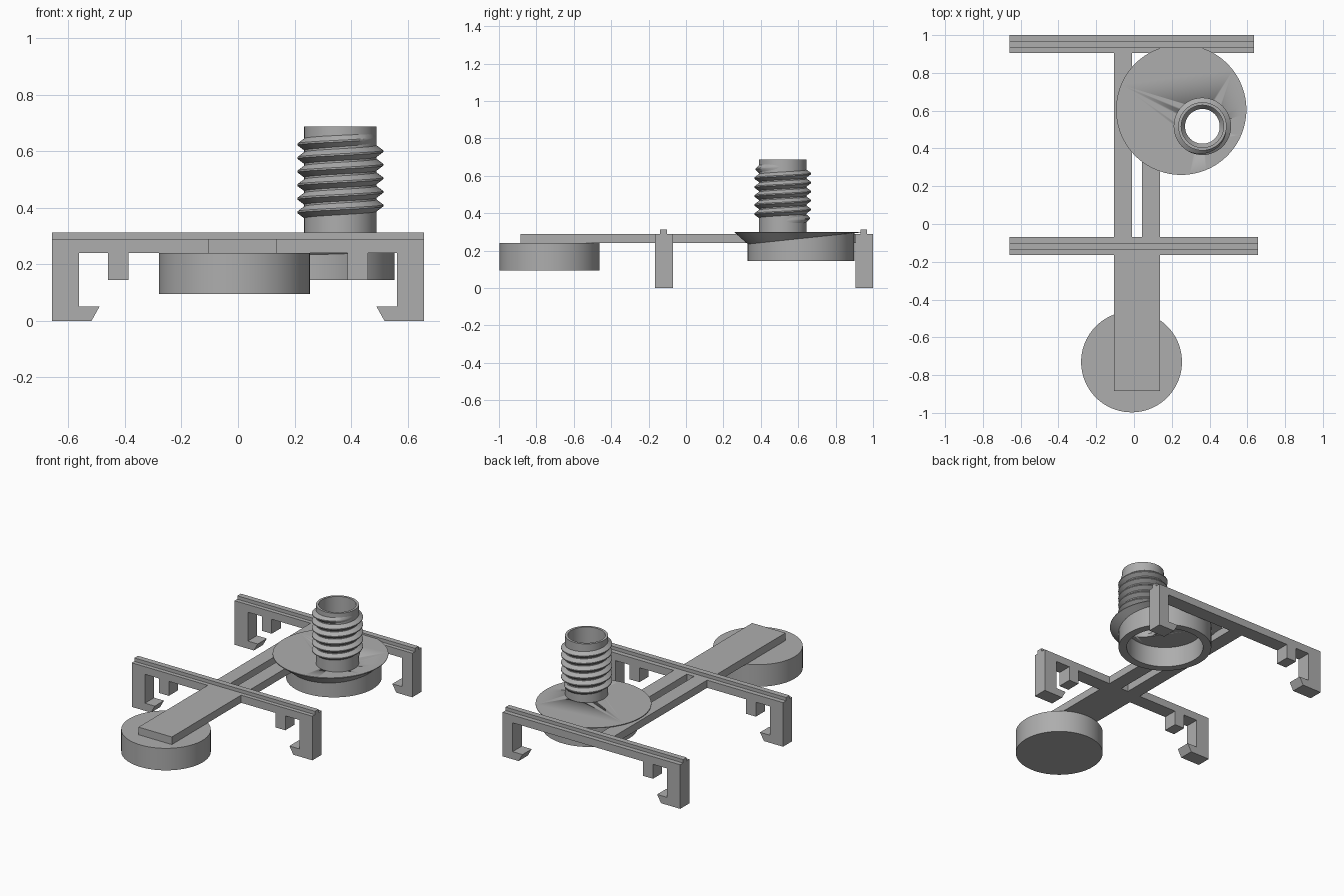
import bpy, bmesh, math
from mathutils import Vector

cube = bpy.data.objects.get("Cube")
if cube:
    bpy.data.objects.remove(cube, do_unlink=True)

grey = bpy.data.materials.new("plain grey")
grey.use_nodes = True
tone = (0.42, 0.42, 0.42, 1)
grey.diffuse_color = tone
grey.node_tree.nodes["Principled BSDF"].inputs["Base Color"].default_value = tone


def finish(name, bm, smooth=False):
    bmesh.ops.recalc_face_normals(bm, faces=bm.faces)
    mesh = bpy.data.meshes.new(name)
    bm.to_mesh(mesh)
    bm.free()
    mesh.materials.append(grey)
    obj = bpy.data.objects.new(name, mesh)
    bpy.context.collection.objects.link(obj)
    bpy.ops.object.select_all(action="DESELECT")
    obj.select_set(True)
    bpy.context.view_layer.objects.active = obj
    if smooth:
        bpy.ops.object.shade_smooth_by_angle(angle=math.radians(30))
    return obj


def extrude(name, outline, direction):
    """Prism from a planar outline."""
    bm = bmesh.new()
    face = bm.faces.new([bm.verts.new(p) for p in outline])
    new = bmesh.ops.extrude_face_region(bm, geom=[face])["geom"]
    bmesh.ops.translate(bm, vec=Vector(direction),
                        verts=[v for v in new if isinstance(v, bmesh.types.BMVert)])
    return finish(name, bm)


def circle(cx, cy, r, height, n=96):
    """Ring of points; height is a number or a function of y."""
    pts = []
    for i in range(n):
        a = math.tau * i / n
        x, y = cx + r * math.cos(a), cy + r * math.sin(a)
        pts.append((x, y, height(y) if callable(height) else height))
    return pts


def loft(name, rings, closed=False, smooth=True):
    """Skin a stack of rings, capped at both ends or joined into a loop."""
    bm = bmesh.new()
    loops = [[bm.verts.new(p) for p in ring] for ring in rings]
    pairs = list(zip(loops, loops[1:]))
    if closed:
        pairs.append((loops[-1], loops[0]))
    else:
        bm.faces.new(loops[0])
        bm.faces.new(loops[-1])
    for a, b in pairs:
        for i in range(len(a)):
            j = (i + 1) % len(a)
            bm.faces.new((a[i], a[j], b[j], b[i]))
    return finish(name, bm, smooth)


def box(name, x0, x1, y0, y1, z0, z1):
    return extrude(name, [(x0, y0, z0), (x1, y0, z0), (x1, y1, z0), (x0, y1, z0)],
                   (0, 0, z1 - z0))


LOW, TOP = 0.24, 0.29
DEPTH = 0.095


# Clip brackets: beam and hooked legs in one outline, ridge and tabs added
def bracket(name, y, right_end, tabs):
    def leg(side, outer):
        return [(side * x, z) for x, z in
                [(outer, TOP), (outer, 0), (0.518, 0), (0.49, 0.05), (0.562, 0.05), (0.562, LOW)]]
    outline = leg(-1, 0.658) + leg(1, right_end)[::-1]
    extrude(name, [(x, y, z) for x, z in outline], (0, DEPTH, 0))
    box(name + "_ridge", -0.658, right_end, y + 0.027, y + 0.064, TOP, 0.312)
    for x in tabs:
        box(name + "_tab", x - 0.036, x + 0.036, y, y + DEPTH, 0.145, LOW)


bracket("front_bracket", -0.165, 0.657, (-0.424, 0.424))
bracket("back_bracket", 0.905, 0.635, (-0.424,))

# Forked spine joining the two brackets
spine = [(-0.105, -0.885), (0.138, -0.885), (0.138, 0.37), (0.043, 0.37),
         (0.043, -0.07), (-0.01, -0.07), (-0.01, 0.905), (-0.105, 0.905)]
extrude("spine", [(x, y, LOW) for x, y in spine], (0, 0, TOP - LOW))

# Solid round foot
loft("round_foot", [circle(-0.013, -0.73, 0.267, z) for z in (0.095, LOW)])


# Cup with a flared flange whose lower rim is tilted
def tilt(y):
    return 0.235 + (y - 0.33) * 0.105


CX, CY = 0.268, 0.615
cup = loft("flanged_cup", [
    circle(CX, CY, 0.235, 0.28), circle(CX, CY, 0.235, 0.145),
    circle(CX, CY, 0.285, 0.145), circle(CX, CY, 0.285, tilt),
    circle(0.25, 0.605, 0.345, 0.297), circle(0.25, 0.605, 0.345, 0.301)])

# Bore through the flange
TX, TY = 0.362, 0.517
cutter = loft("bore_cutter", [circle(TX, TY, 0.092, z, 48) for z in (0.2, 0.4)])
cutter.hide_render = True
bore = cup.modifiers.new("bore", "BOOLEAN")
bore.operation, bore.solver, bore.object = "DIFFERENCE", "EXACT", cutter
bpy.context.view_layer.objects.active = cup
bpy.ops.object.modifier_apply(modifier="bore")
bpy.data.objects.remove(cutter, do_unlink=True)

# Neck tube, wider inside at the mouth
loft("neck_tube", [circle(TX, TY, r, z, 48) for r, z in
                   [(0.128, 0.29), (0.128, 0.687), (0.112, 0.687),
                    (0.112, 0.36), (0.092, 0.33), (0.092, 0.29)]], closed=True)

# Helical screw thread, fading out at both ends
TURNS, STEPS, PITCH = 6, 48, 0.048
bm = bmesh.new()
previous = None
for k in range(TURNS * STEPS + 1):
    turn = k / STEPS
    fade = min(1, turn * 3, (TURNS - turn) * 3)
    a = math.tau * turn
    z = 0.36 + PITCH * turn
    section = [bm.verts.new((TX + r * math.cos(a), TY + r * math.sin(a), z + dz))
               for r, dz in ((0.125, -0.023), (0.126 + 0.026 * fade, -0.003),
                             (0.126 + 0.026 * fade, 0.003), (0.125, 0.023))]
    if previous:
        for i in range(4):
            j = (i + 1) % 4
            bm.faces.new((previous[i], previous[j], section[j], section[i]))
    else:
        bm.faces.new(section)
    previous = section
bm.faces.new(previous)
finish("screw_thread", bm, True)
